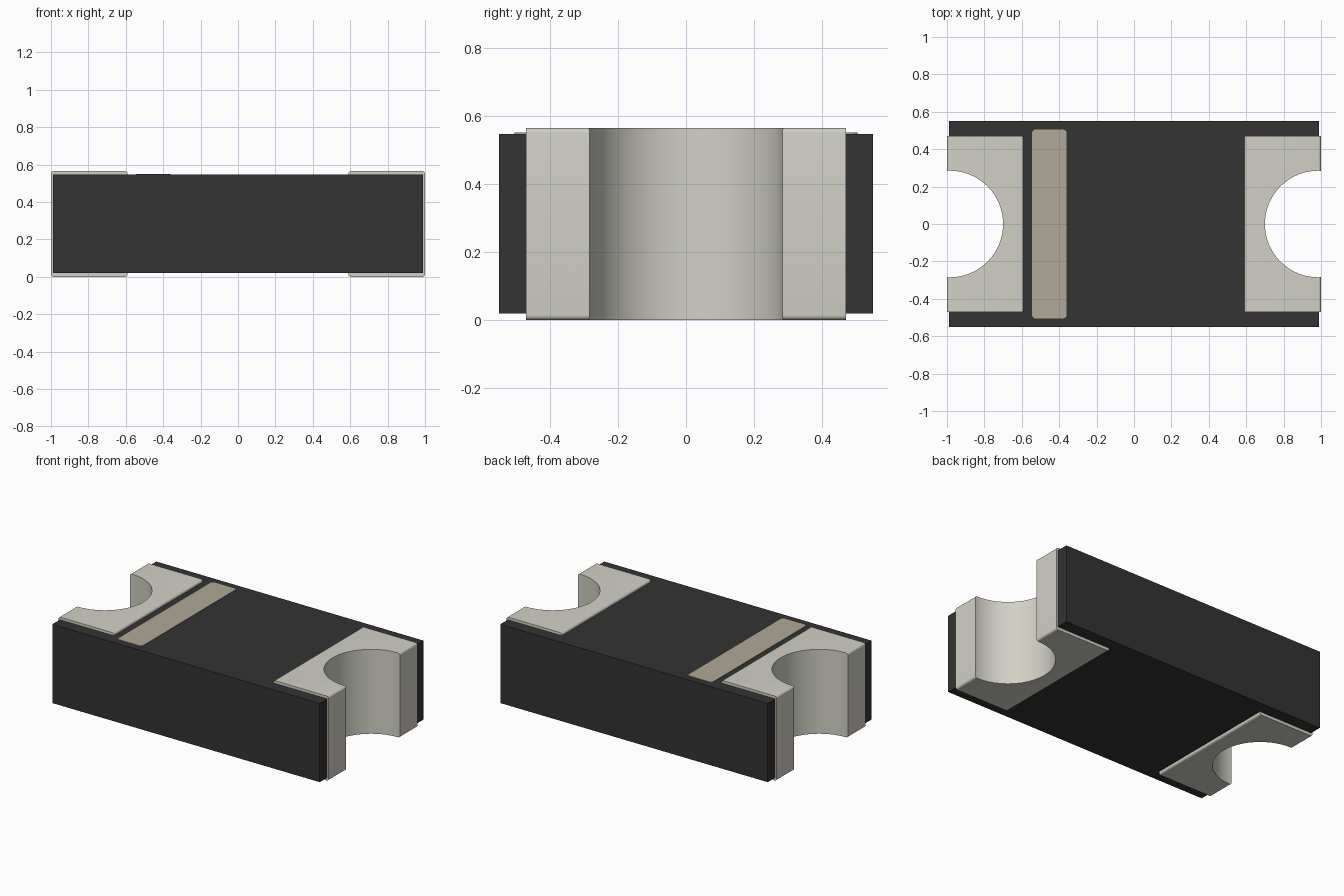
import bpy
import bmesh
from math import sin, cos, pi, radians

if "Cube" in bpy.data.objects:
    bpy.data.objects.remove(bpy.data.objects["Cube"], do_unlink=True)


def material(name, color):
    mat = bpy.data.materials.new(name)
    mat.use_nodes = True
    mat.diffuse_color = (*color, 1)
    mat.node_tree.nodes["Principled BSDF"].inputs["Base Color"].default_value = (*color, 1)
    return mat


BLACK = material("black_plastic", (0.033, 0.033, 0.033))
METAL = material("grey_metal", (0.645, 0.638, 0.573))
BEIGE = material("beige_marking", (0.435, 0.398, 0.316))


def arc(cx, cy, r, start, end, steps):
    """Points on an arc, angles in degrees."""
    angles = [radians(start + (end - start) * i / steps) for i in range(steps + 1)]
    return [(cx + r * cos(a), cy + r * sin(a)) for a in angles]


def rounded_rect(x0, x1, y0, y1, r, steps=5):
    return (arc(x1 - r, y1 - r, r, 0, 90, steps) + arc(x0 + r, y1 - r, r, 90, 180, steps)
            + arc(x0 + r, y0 + r, r, 180, 270, steps) + arc(x1 - r, y0 + r, r, 270, 360, steps))


def prism(name, profile, low, high, mat, axis="z"):
    """Extrude a flat profile along z (profile in xy) or y (profile in xz)."""
    def place(p, d):
        return (p[0], p[1], d) if axis == "z" else (p[0], d, p[1])
    bm = bmesh.new()
    a = [bm.verts.new(place(p, low)) for p in profile]
    b = [bm.verts.new(place(p, high)) for p in profile]
    bm.faces.new(a)
    bm.faces.new(b)
    for i in range(len(a)):
        j = (i + 1) % len(a)
        bm.faces.new((a[i], a[j], b[j], b[i]))
    bmesh.ops.recalc_face_normals(bm, faces=bm.faces)
    mesh = bpy.data.meshes.new(name)
    bm.to_mesh(mesh)
    bm.free()
    mesh.materials.append(mat)
    obj = bpy.data.objects.new(name, mesh)
    bpy.context.collection.objects.link(obj)
    return obj


def activate(obj):
    bpy.ops.object.select_all(action="DESELECT")
    obj.select_set(True)
    bpy.context.view_layer.objects.active = obj


NOTCH_X, NOTCH_R = 0.985, 0.285

# Body, with end recesses hidden inside the terminals
outline = []
for side in (1, -1):
    recess = arc(0.99, 0, NOTCH_R + 0.04, 270, 90, 24)
    half = [(0.99, -0.55)] + recess + [(0.99, 0.55)]
    outline += [(side * x, side * y) for x, y in half]
prism("body", outline, 0.02, 0.547, BLACK)

# Metal terminals, each a softened block with a round notch through it
for name, side in (("left_terminal", 1), ("right_terminal", -1)):
    x0, x1 = sorted((side * 0.59, side * 1.0))
    terminal = prism(name, rounded_rect(x0, x1, 0, 0.565, 0.015), -0.47, 0.47, METAL, "y")
    circle = arc(side * NOTCH_X, 0, NOTCH_R, 0, 360, 64)[:-1]
    cutter = prism("notch_cutter", circle, -0.1, 0.7, METAL)
    cutter.hide_render = True
    activate(terminal)
    cut = terminal.modifiers.new("notch", "BOOLEAN")
    cut.operation = "DIFFERENCE"
    cut.solver = "EXACT"
    cut.object = cutter
    bpy.ops.object.modifier_apply(modifier=cut.name)
    bpy.data.objects.remove(cutter, do_unlink=True)
    bpy.ops.object.shade_smooth_by_angle(angle=radians(30))

# Polarity stripe on the top
prism("polarity_stripe", rounded_rect(-0.545, -0.36, -0.505, 0.505, 0.02), 0.544, 0.551, BEIGE)
